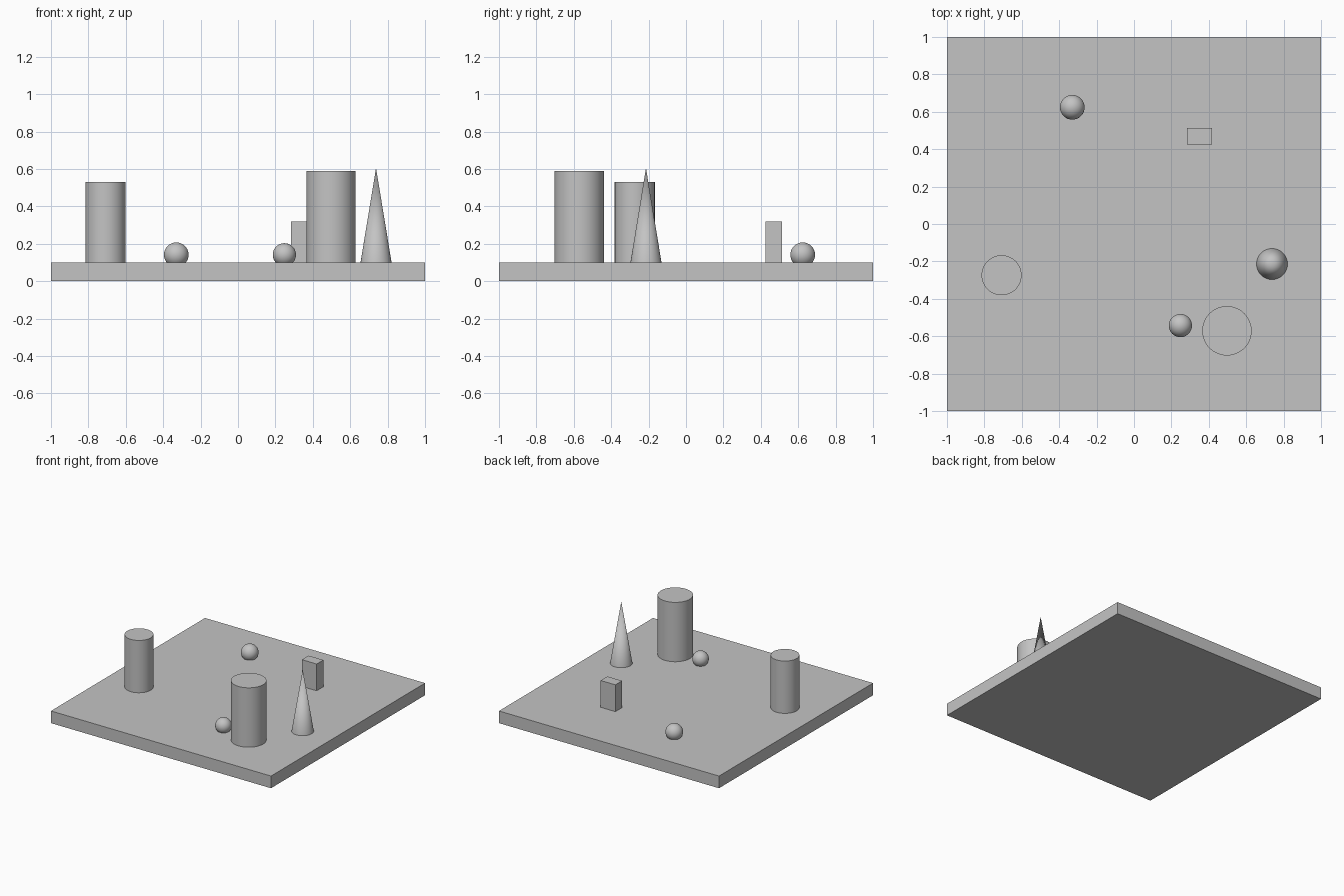
import bpy
import math

cube = bpy.data.objects.get("Cube")
if cube:
    bpy.data.objects.remove(cube, do_unlink=True)

grey = bpy.data.materials.new("plain_grey")
grey.use_nodes = True
grey.diffuse_color = (0.55, 0.55, 0.55, 1)
grey.node_tree.nodes["Principled BSDF"].inputs["Base Color"].default_value = (0.55, 0.55, 0.55, 1)

FLOOR = 0.10


def finish(name, smooth=False):
    ob = bpy.context.object
    ob.name = name
    ob.data.materials.append(grey)
    if smooth:
        bpy.ops.object.shade_smooth_by_angle(angle=math.radians(30))
    return ob


def block(name, x, y, bottom, top, width, depth):
    bpy.ops.mesh.primitive_cube_add(size=1, location=(x, y, (bottom + top) / 2))
    ob = finish(name)
    ob.scale = (width, depth, top - bottom)
    bpy.ops.object.transform_apply(location=False, rotation=False, scale=True)


def pillar(name, x, y, radius, top):
    bpy.ops.mesh.primitive_cylinder_add(vertices=48, radius=radius, depth=top - FLOOR,
                                        location=(x, y, (FLOOR + top) / 2))
    finish(name, True)


def ball(name, x, y, z, radius):
    bpy.ops.mesh.primitive_uv_sphere_add(segments=32, ring_count=16, radius=radius,
                                         location=(x, y, z))
    finish(name, True)


# Ground slab and small box
block("ground_slab", 0, 0, 0, FLOOR, 2, 2)
block("small_box", 0.35, 0.469, FLOOR, 0.32, 0.134, 0.087)

# Upright cylinders
pillar("wide_pillar", 0.497, -0.571, 0.132, 0.588)
pillar("narrow_pillar", -0.708, -0.274, 0.107, 0.53)

# Pointed cone
bpy.ops.mesh.primitive_cone_add(vertices=32, radius1=0.083, radius2=0, depth=0.505,
                                location=(0.738, -0.214, FLOOR + 0.2525))
finish("tall_cone", True)

# Balls sunk slightly into the slab
ball("back_ball", -0.33, 0.624, 0.141, 0.066)
ball("front_ball", 0.248, -0.543, 0.141, 0.062)
